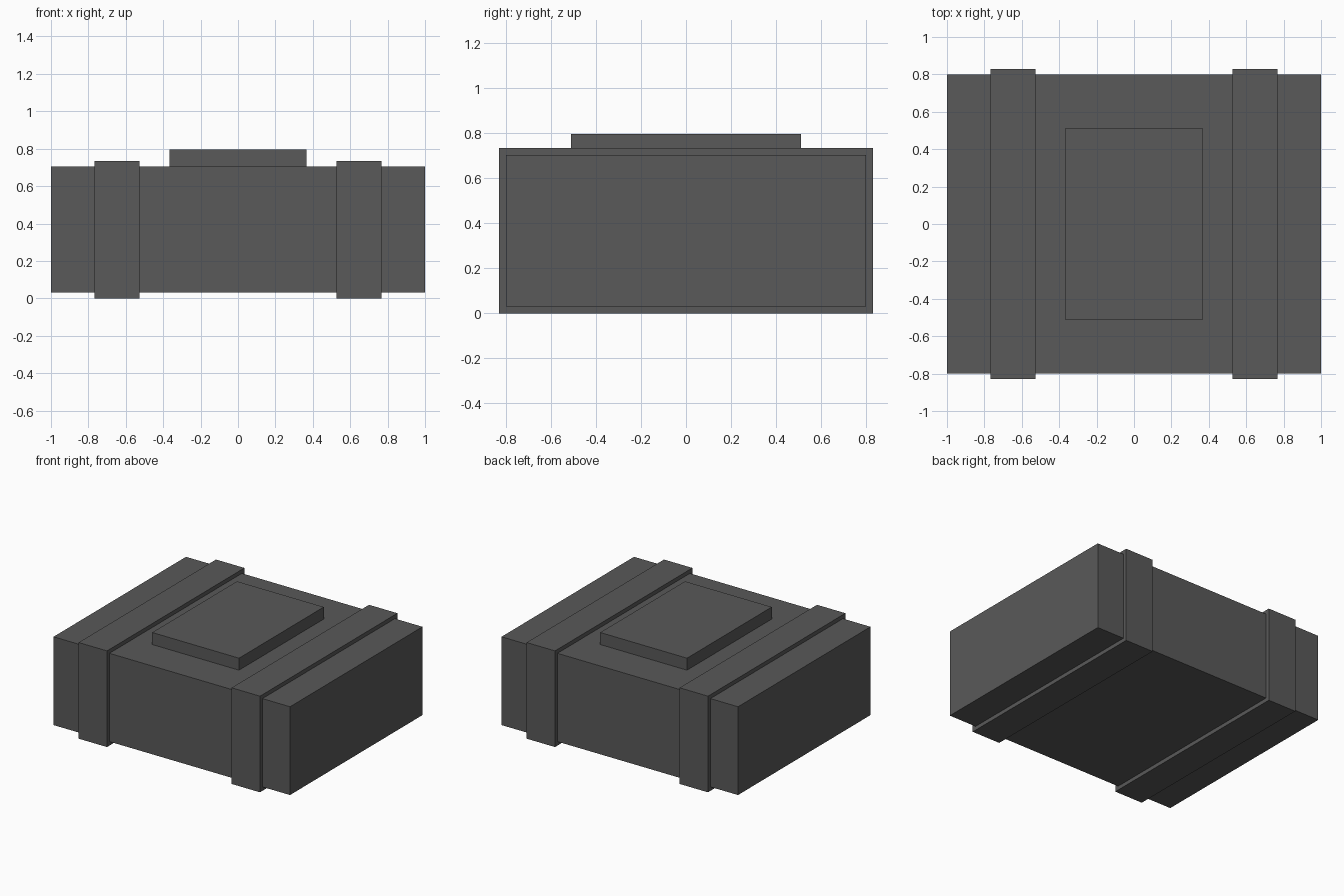
import bpy

if "Cube" in bpy.data.objects:
    bpy.data.objects.remove(bpy.data.objects["Cube"], do_unlink=True)

# Single dark grey material
grey = bpy.data.materials.new("dark_grey")
grey.use_nodes = True
colour = (0.1, 0.1, 0.1, 1)
grey.diffuse_color = colour
grey.node_tree.nodes["Principled BSDF"].inputs["Base Color"].default_value = colour


def box(name, low, high):
    """Axis-aligned box between two opposite corners."""
    centre = [(a + b) / 2 for a, b in zip(low, high)]
    bpy.ops.mesh.primitive_cube_add(size=1, location=centre)
    ob = bpy.context.object
    ob.name = name
    ob.scale = [b - a for a, b in zip(low, high)]
    bpy.ops.object.transform_apply(location=False, rotation=False, scale=True)
    ob.data.materials.append(grey)
    return ob


# Main case
box("case_body", (-1, -0.8, 0.03), (1, 0.8, 0.705))

# Raised panel on the lid
box("lid_panel", (-0.367, -0.512, 0.69), (0.367, 0.512, 0.797))

# Bands wrapped around the case
for side, x in (("left", 0.647), ("right", -0.647)):
    box(side + "_band", (x - 0.12, -0.83, 0), (x + 0.12, 0.83, 0.735))
